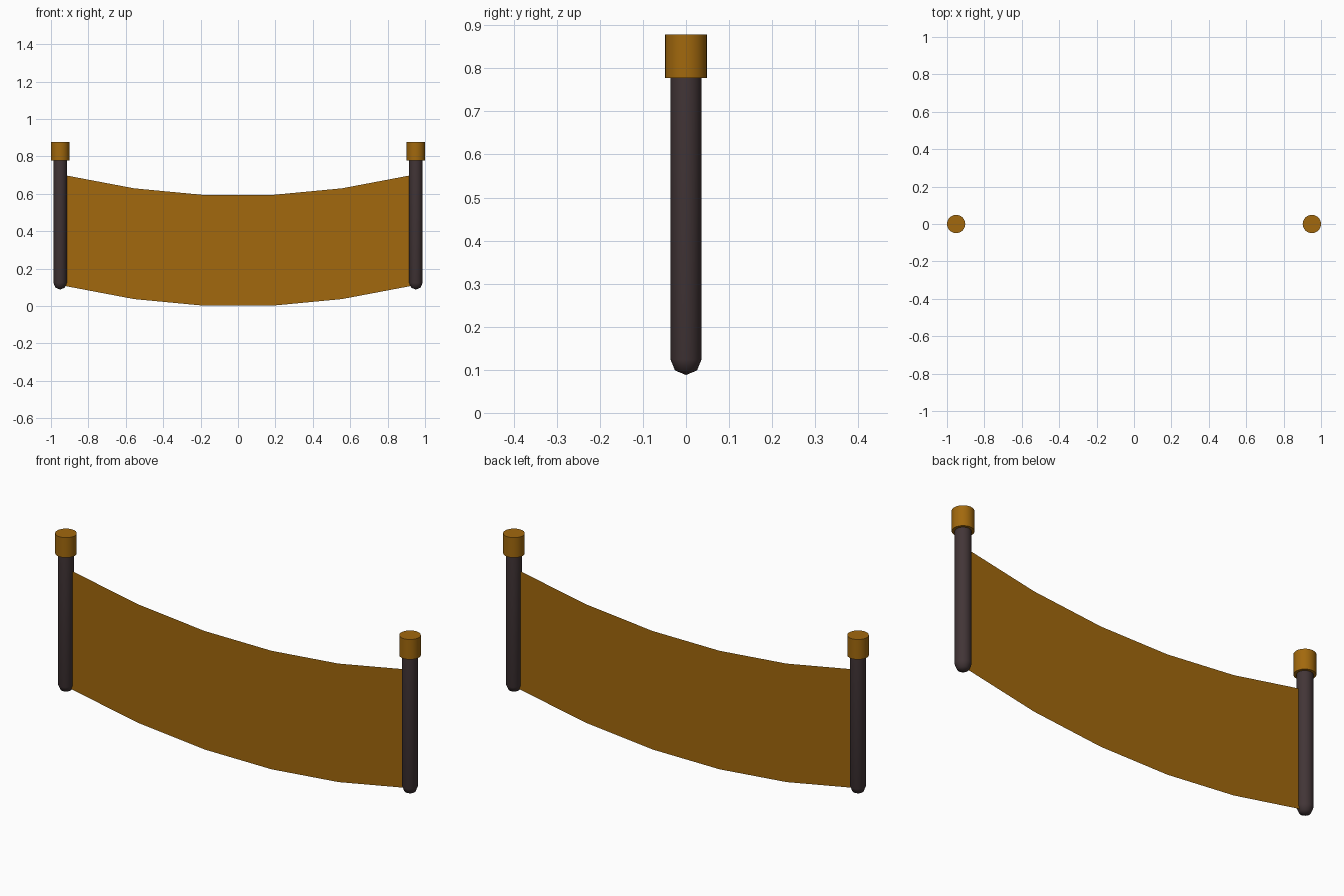
import bpy, bmesh, math

if "Cube" in bpy.data.objects:
    bpy.data.objects.remove(bpy.data.objects["Cube"])

def material(name, rgb):
    m = bpy.data.materials.new(name)
    m.diffuse_color = (*rgb, 1)
    m.use_nodes = True
    m.node_tree.nodes["Principled BSDF"].inputs["Base Color"].default_value = m.diffuse_color
    return m

ochre = material("ochre", (0.36, 0.14, 0.004))
dark_wood = material("dark_wood", (0.055, 0.036, 0.038))

def finish(name, bm, mat, smooth=True):
    mesh = bpy.data.meshes.new(name)
    bm.to_mesh(mesh)
    bm.free()
    obj = bpy.data.objects.new(name, mesh)
    bpy.context.collection.objects.link(obj)
    mesh.materials.append(mat)
    if smooth:
        bpy.ops.object.select_all(action='DESELECT')
        obj.select_set(True)
        bpy.context.view_layer.objects.active = obj
        bpy.ops.object.shade_smooth_by_angle(angle=math.radians(50))
    return obj

def lathe(name, profile, x, mat, sides=24):
    """Spin a (radius, z) profile around a vertical axis at x."""
    bm = bmesh.new()
    verts = [bm.verts.new((r, 0, z)) for r, z in profile]
    edges = [bm.edges.new(p) for p in zip(verts, verts[1:])]
    bmesh.ops.spin(bm, geom=verts + edges, cent=(0, 0, 0), axis=(0, 0, 1),
                   angle=math.tau, steps=sides)
    bmesh.ops.remove_doubles(bm, verts=bm.verts, dist=1e-5)
    bmesh.ops.recalc_face_normals(bm, faces=bm.faces)
    bmesh.ops.translate(bm, verts=bm.verts, vec=(x, 0, 0))
    return finish(name, bm, mat)

# Posts with rounded lower tips, and caps over their tops
R, C = 0.036, 0.7071
post = [(0, 0.088), (R * C, 0.124 - R * C), (R, 0.124), (R, 0.80), (0, 0.80)]
cap = [(0, 0.778), (0.049, 0.778), (0.049, 0.878), (0, 0.878)]
for side, x in (("left", -0.951), ("right", 0.951)):
    lathe(side + "_post", post, x, dark_wood)
    lathe(side + "_cap", cap, x, ochre)

# Thin sagging banner, five flat panels between the posts
bm = bmesh.new()
columns = []
for i in range(6):
    x = -0.925 + 0.37 * i
    z = 0.002 + 0.128 * (x * x - 0.185 ** 2)
    columns.append((bm.verts.new((x, 0, z)), bm.verts.new((x, 0, z + 0.592))))
for a, b in zip(columns, columns[1:]):
    bm.faces.new((a[0], b[0], b[1], a[1]))
finish("banner", bm, ochre, smooth=False)
